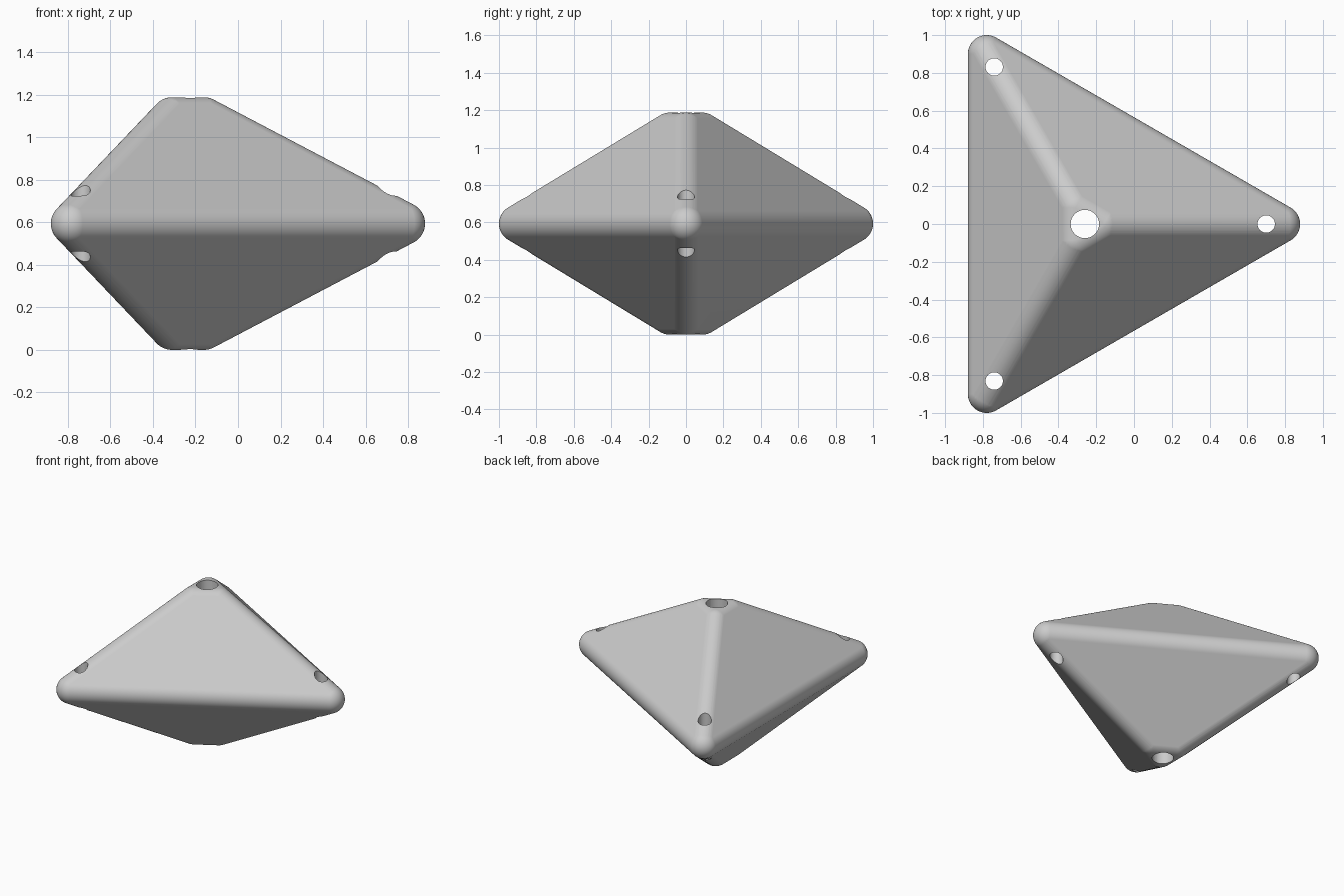
import bpy
import bmesh
from math import cos, sin, radians, pi
from mathutils import Matrix

default = bpy.data.objects.get("Cube")
if default:
    bpy.data.objects.remove(default)

ROUND = 0.1            # edge rounding radius
AXIS_X = -0.26         # vertical axis of the bipyramid
HEIGHT = 1.187
MID = HEIGHT / 2
ANGLES = [radians(a) for a in (0, 120, 240)]

grey = bpy.data.materials.new("light grey")
grey.use_nodes = True
colour = (0.6, 0.6, 0.6, 1)
grey.diffuse_color = colour
grey.node_tree.nodes["Principled BSDF"].inputs["Base Color"].default_value = colour


def ring(radius):
    """Three points around the vertical axis."""
    return [(AXIS_X + radius * cos(a), radius * sin(a)) for a in ANGLES]


def make_object(name, bm):
    mesh = bpy.data.meshes.new(name)
    bm.to_mesh(mesh)
    bm.free()
    mesh.materials.append(grey)
    obj = bpy.data.objects.new(name, mesh)
    bpy.context.collection.objects.link(obj)
    return obj


# Rounded bipyramid: hull around spheres at the three corners and two blunt tips
bm = bmesh.new()
for radius, z in ((1.0392, MID), (0.1, HEIGHT - ROUND), (0.1, ROUND)):
    for x, y in ring(radius):
        bmesh.ops.create_uvsphere(bm, u_segments=60, v_segments=32, radius=ROUND,
                                  matrix=Matrix.Translation((x, y, z)))
hull = bmesh.ops.convex_hull(bm, input=bm.verts, use_existing_faces=False)
inside = {g for g in hull["geom_interior"] + hull["geom_unused"]
          if isinstance(g, bmesh.types.BMVert)}
bmesh.ops.delete(bm, geom=list(inside), context="VERTS")
bmesh.ops.dissolve_limit(bm, angle_limit=radians(0.2), verts=bm.verts, edges=bm.edges)
bmesh.ops.recalc_face_normals(bm, faces=bm.faces)
body = make_object("bipyramid_body", bm)

# Vertical holes: a wide one on the axis and a narrow one near each corner
bm = bmesh.new()
for x, y, radius in [(AXIS_X, 0, 0.075)] + [(x, y, 0.046) for x, y in ring(0.96)]:
    bmesh.ops.create_cone(bm, cap_ends=True, segments=48, radius1=radius, radius2=radius,
                          depth=2, matrix=Matrix.Translation((x, y, MID)))
cutter = make_object("hole_cutter", bm)
cutter.hide_render = True

drill = body.modifiers.new("drill", "BOOLEAN")
drill.operation = "DIFFERENCE"
drill.solver = "EXACT"
drill.object = cutter
bpy.ops.object.select_all(action="DESELECT")
body.select_set(True)
bpy.context.view_layer.objects.active = body
bpy.ops.object.modifier_apply(modifier="drill")
bpy.data.objects.remove(cutter)

# Smooth rounding with flat faces and crisp hole rims
bpy.ops.object.shade_smooth_by_angle(angle=radians(30))
weighted = body.modifiers.new("weighted_normals", "WEIGHTED_NORMAL")
weighted.keep_sharp = True
